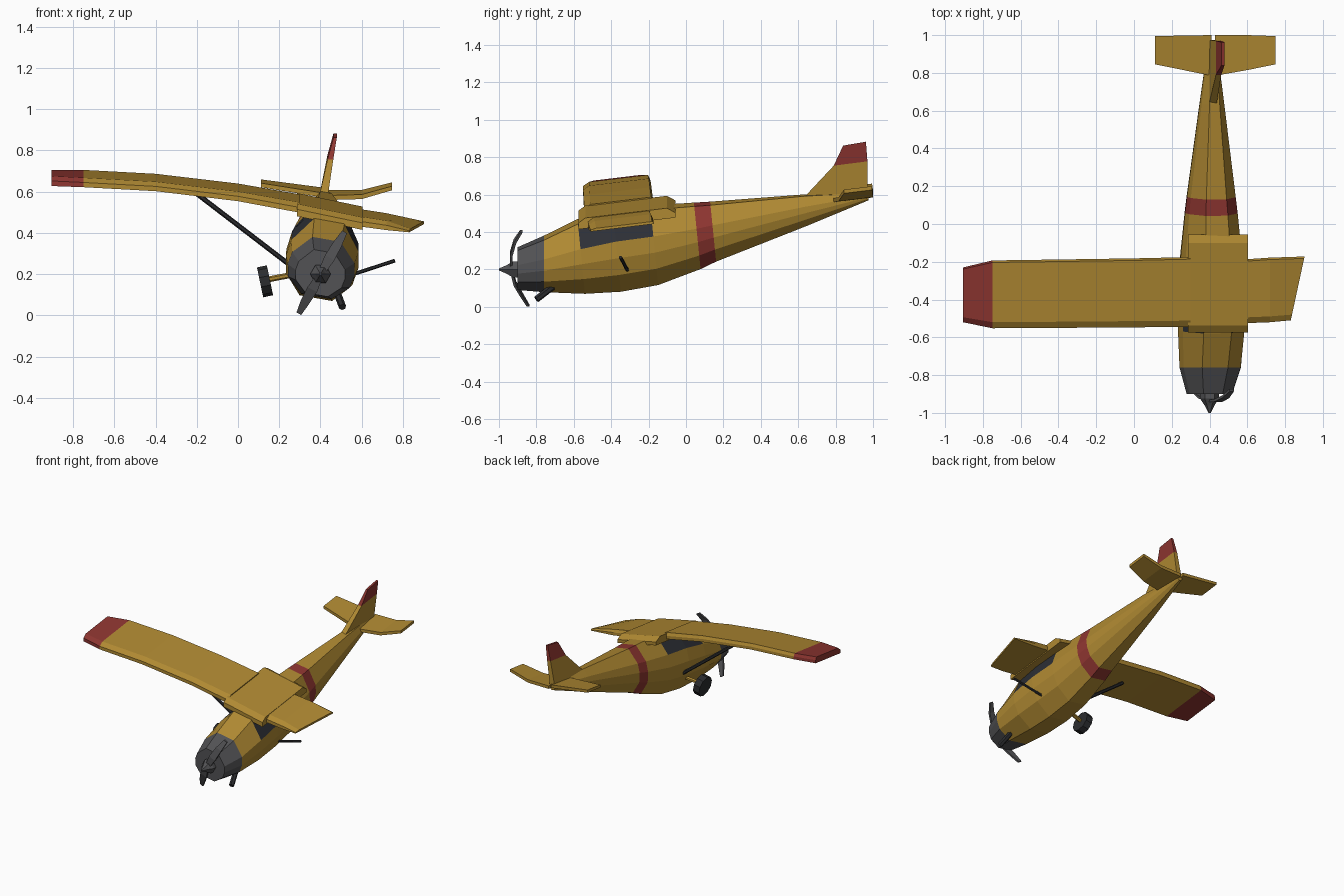
import bpy, bmesh, math
from mathutils import Vector

if "Cube" in bpy.data.objects:
    bpy.data.objects.remove(bpy.data.objects["Cube"])

def material(name, rgb):
    m = bpy.data.materials.new(name)
    m.diffuse_color = (*rgb, 1)
    m.use_nodes = True
    m.node_tree.nodes["Principled BSDF"].inputs["Base Color"].default_value = m.diffuse_color
    return m

YELLOW = material("yellow paint", (0.43, 0.25, 0.032))
RED = material("red paint", (0.27, 0.036, 0.03))
GRAY = material("gray metal", (0.085, 0.085, 0.09))
DARK = material("dark glass", (0.026, 0.029, 0.037))
BLACK = material("black rubber", (0.024, 0.025, 0.028))
MATS = [YELLOW, RED, GRAY, DARK]

def loft(name, rings, rule=lambda i, j: 0, mats=MATS):
    """Skin a list of equal-length rings; rule(span, side) picks the colour."""
    bm = bmesh.new()
    vs = [[bm.verts.new(p) for p in ring] for ring in rings]
    n = len(rings[0])
    for i in range(len(rings) - 1):
        for j in range(n):
            k = (j + 1) % n
            f = bm.faces.new((vs[i][j], vs[i][k], vs[i + 1][k], vs[i + 1][j]))
            f.material_index = rule(i, j)
    bm.faces.new(vs[0][::-1]).material_index = rule(0, 0)
    bm.faces.new(vs[-1]).material_index = rule(len(rings) - 2, 0)
    bmesh.ops.recalc_face_normals(bm, faces=bm.faces)
    me = bpy.data.meshes.new(name)
    bm.to_mesh(me)
    bm.free()
    for m in mats:
        me.materials.append(m)
    ob = bpy.data.objects.new(name, me)
    bpy.context.collection.objects.link(ob)
    return ob

def rod(name, a, b, r, mat, sides=6):
    a, b = Vector(a), Vector(b)
    q = (b - a).to_track_quat('Z', 'Y')
    circle = [q @ Vector((r * math.cos(t), r * math.sin(t), 0))
              for t in (2 * math.pi * (k + .5) / sides for k in range(sides))]
    return loft(name, [[a + c for c in circle], [b + c for c in circle]], mats=[mat])

# Fuselage: ten-sided sections, rolled slightly to the right
ROLL = math.radians(10)
half = [(.42, 1), (.93, .68), (1, .47), (.92, .25), (.45, 0)]
section = half + [(-x, z) for x, z in reversed(half)]

def body_ring(y, zb, zt, xc, w, tilt):
    zm, h = (zb + zt) / 2, (zt - zb) * .97
    ring = []
    for u, v in section:
        dx, dz = u * w, (v - .5) * h
        z = zm - dx * math.sin(ROLL) + dz * math.cos(ROLL)
        ring.append((xc + dx * math.cos(ROLL) + dz * math.sin(ROLL), y - tilt * (z - zm), z))
    return ring

stations = [(-.90, .095, .315, .40, .122, 0), (-.76, .085, .375, .405, .165, 0),
            (-.56, .075, .465, .41, .178, .1), (-.37, .085, .52, .41, .176, .1),
            (-.17, .12, .54, .41, .163, .1), (.06, .205, .555, .41, .14, .1),
            (.145, .245, .56, .41, .13, .1), (.64, .435, .6, .413, .065, .1),
            (.975, .57, .612, .415, .02, 0)]

def body_colour(i, j):
    if i == 0:
        return 2                       # cowling
    if i == 5:
        return 1                       # red band
    if i in (2, 3) and j in (0, 8):
        return 3                       # cabin windows
    return 0

loft("fuselage", [body_ring(*s) for s in stations], body_colour)

# Wing pieces: (x, centre z, front y, back y, thickness, sweep of the end cut)
PITCH = .12
WING = [(0, -.5), (0, .05), (.09, .5), (.97, .5), (1, 0), (1, -.5)]
CENTRE = [(0, -.5), (0, .1), (.07, .5), (.91, .5), (1, -.05), (1, -.5)]
FLAT = [(0, -.5), (0, .5), (1, .5), (1, -.5)]

def panel(name, profile, cuts, rule=lambda i, j: 0):
    rings = []
    for x, zc, y0, y1, t, skew in cuts:
        c = y1 - y0
        rings.append([(x + skew * u, y0 + u * c, zc + v * t + PITCH * (u - .5) * c)
                      for u, v in profile])
    return loft(name, rings, rule)

panel("left_wing", WING, [(-.905, .667, -.52, -.23, .045, 0), (-.75, .664, -.552, -.193, .042, 0),
                          (-.4, .645, -.55, -.188, .042, 0), (0, .597, -.547, -.182, .043, 0),
                          (.3, .543, -.545, -.175, .046, 0)],
      lambda i, j: 1 if i == 0 else 0)
panel("wing_centre", CENTRE, [(.285, .54, -.575, -.055, .056, 0), (.603, .474, -.575, -.055, .056, 0)])
panel("broken_wing_stub", WING, [(.59, .474, -.525, -.187, .045, 0), (.72, .455, -.52, -.178, .042, 0),
                                 (.83, .43, -.51, -.172, .014, .073)])

# Tail
panel("left_stabilizer", FLAT, [(.112, .64, .845, .995, .02, 0), (.41, .596, .785, 1, .022, 0)])
panel("right_stabilizer", FLAT, [(.43, .583, .785, 1, .022, 0), (.6, .586, .815, 1, .022, 0),
                                 (.748, .626, .845, .995, .02, 0)])
# Fin levels: front y, front z, back y, back z, x, half thickness
levels = [(.64, .595, .972, .6, .418, .02), (.79, .755, .97, .778, .448, .014),
          (.84, .862, .962, .883, .471, .008)]
loft("fin", [[(x - t, y0, z0), (x + t, y0, z0), (x + t, y1, z1), (x - t, y1, z1)]
             for y0, z0, y1, z1, x, t in levels], lambda i, j: i)

# Propeller with bent blades, and spinner
loft("spinner", [[(.4 + r * math.cos(k * math.pi / 3), y, .2 + r * math.sin(k * math.pi / 3))
                  for k in range(6)] for y, r in ((-.89, .05), (-.925, .05), (-.96, .026), (-1, .006))],
     mats=[GRAY])

def blade(name, path):
    d = Vector(path[-1]) - Vector(path[0])
    side = Vector((d.z, 0, -d.x)).normalized()
    rings = []
    for p, w in zip(path, (.016, .026, .022, .013)):
        p, depth = Vector(p), Vector((0, .007, 0))
        rings.append([p - side * w - depth, p + side * w - depth,
                      p + side * w + depth, p - side * w + depth])
    loft(name, rings, mats=[GRAY])

blade("upper_blade", [(.4, -.935, .2), (.445, -.935, .28), (.485, -.915, .35), (.517, -.88, .405)])
blade("lower_blade", [(.4, -.935, .2), (.36, -.915, .125), (.325, -.88, .065), (.295, -.845, .008)])

# Landing gear: one wheel left, plus the snapped nose leg
rod("left_wheel", (.107, -.38, .16), (.155, -.38, .17), .074, BLACK, 10)
rod("left_axle", (.15, -.38, .175), (.28, -.36, .2), .014, YELLOW)
rod("nose_leg", (.475, -.69, .125), (.507, -.8, .04), .018, BLACK)

# Wing struts, the right one snapped
rod("left_strut", (-.2, -.36, .59), (.27, -.31, .23), .012, BLACK)
rod("right_strut", (.53, -.31, .19), (.76, -.35, .265), .009, BLACK)
